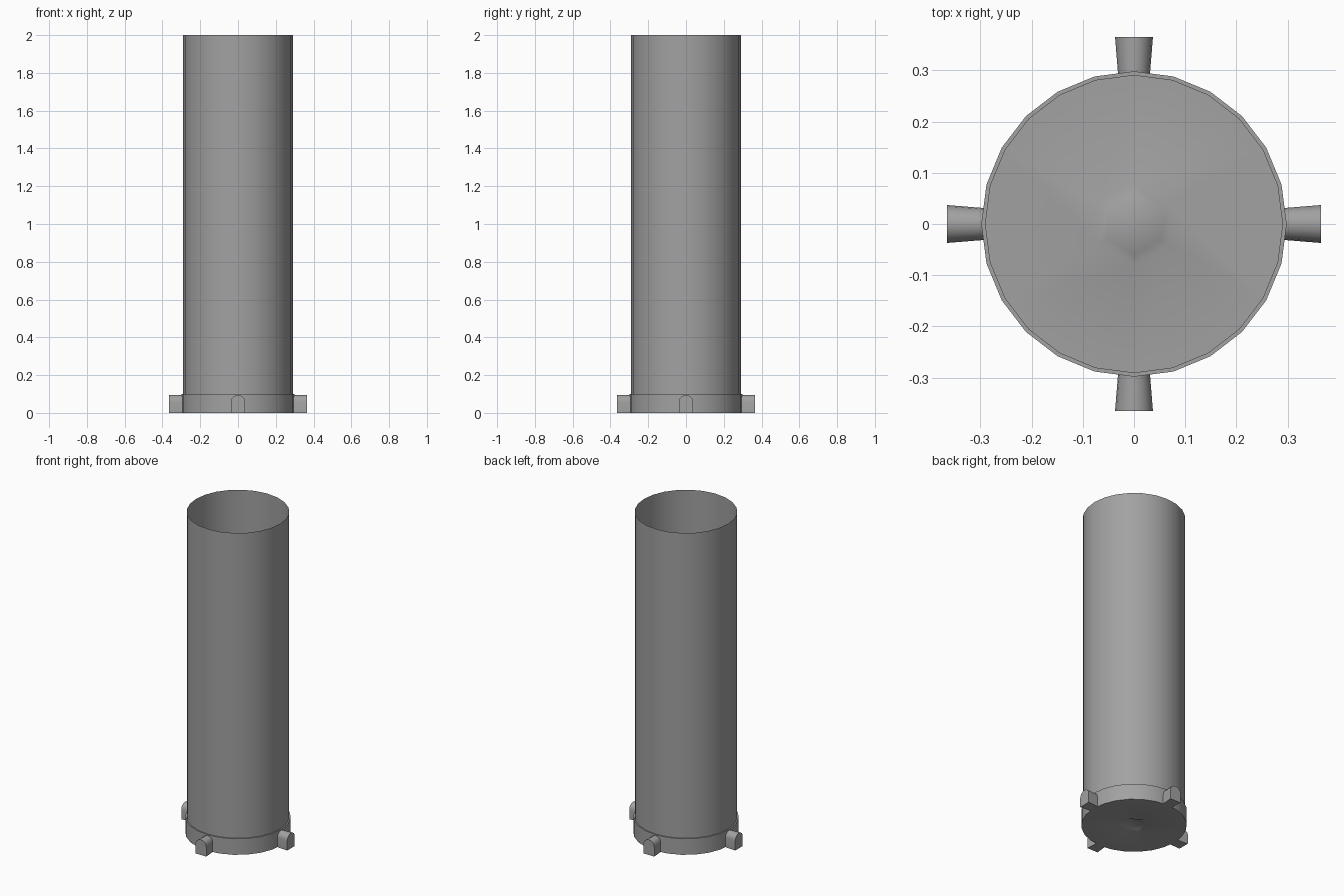
import bpy, bmesh, math
from math import cos, sin, pi, radians

cube = bpy.data.objects.get("Cube")
if cube:
    bpy.data.objects.remove(cube, do_unlink=True)

grey = bpy.data.materials.new("plain grey")
grey.use_nodes = True
colour = (0.36, 0.36, 0.36, 1)
grey.diffuse_color = colour
grey.node_tree.nodes["Principled BSDF"].inputs["Base Color"].default_value = colour

SIDES = 24
TUBE_R, COLLAR_R, COLLAR_H, HEIGHT = 0.29, 0.298, 0.1, 2.0


def finish(bm, name):
    bmesh.ops.remove_doubles(bm, verts=bm.verts, dist=1e-5)
    mesh = bpy.data.meshes.new(name)
    bm.to_mesh(mesh)
    bm.free()
    mesh.materials.append(grey)
    obj = bpy.data.objects.new(name, mesh)
    bpy.context.collection.objects.link(obj)
    bpy.ops.object.select_all(action="DESELECT")
    obj.select_set(True)
    bpy.context.view_layer.objects.active = obj
    bpy.ops.object.shade_smooth_by_angle(angle=radians(30))
    return obj


def ring(bm, radius, z, sides):
    return [bm.verts.new((radius * sin(2 * pi * i / sides),
                          -radius * cos(2 * pi * i / sides), z)) for i in range(sides)]


def bridge(bm, lower, upper):
    n = len(lower)
    for i in range(n):
        j = (i + 1) % n
        bm.faces.new((lower[i], lower[j], upper[j], upper[i]))


# Thin open tube with its wider collar
bm = bmesh.new()
rings = [ring(bm, r, z, SIDES) for r, z in
         ((COLLAR_R, 0), (COLLAR_R, COLLAR_H), (TUBE_R, COLLAR_H), (TUBE_R, HEIGHT))]
for lower, upper in zip(rings, rings[1:]):
    bridge(bm, lower, upper)
finish(bm, "tube_and_collar")

# Thin floor with a shallow hexagonal dent pressed up into it
bm = bmesh.new()
rim = ring(bm, COLLAR_R, 0, SIDES)
dent_edge = ring(bm, 0.08, 0, 6)
dent_top = ring(bm, 0.06, 0.01, 6)
step = SIDES // 6
for i in range(6):
    j = (i + 1) % 6
    arc = [rim[(i * step + k) % SIDES] for k in range(step + 1)]
    bm.faces.new([dent_edge[i], dent_edge[j]] + arc[::-1])
bridge(bm, dent_top, dent_edge)
bm.faces.new(dent_top[::-1])
finish(bm, "dented_floor")


# Four round-topped lugs, flaring outwards
def lug_section(bm, y, half_width):
    straight, top, arc_steps = 0.06, 0.095, 8
    pts = [(-half_width, 0), (half_width, 0)]
    for k in range(arc_steps + 1):
        a = pi * k / arc_steps
        pts.append((half_width * cos(a), straight + (top - straight) * sin(a)))
    return [bm.verts.new((x, y, z)) for x, z in pts]


for n, place in enumerate(("front", "left", "back", "right")):
    bm = bmesh.new()
    outer = lug_section(bm, -0.365, 0.037)
    inner = lug_section(bm, -0.291, 0.031)
    bridge(bm, outer, inner)
    bm.faces.new(outer)
    bm.faces.new(inner[::-1])
    bmesh.ops.recalc_face_normals(bm, faces=bm.faces)
    finish(bm, place + "_lug").rotation_euler.z = n * pi / 2
